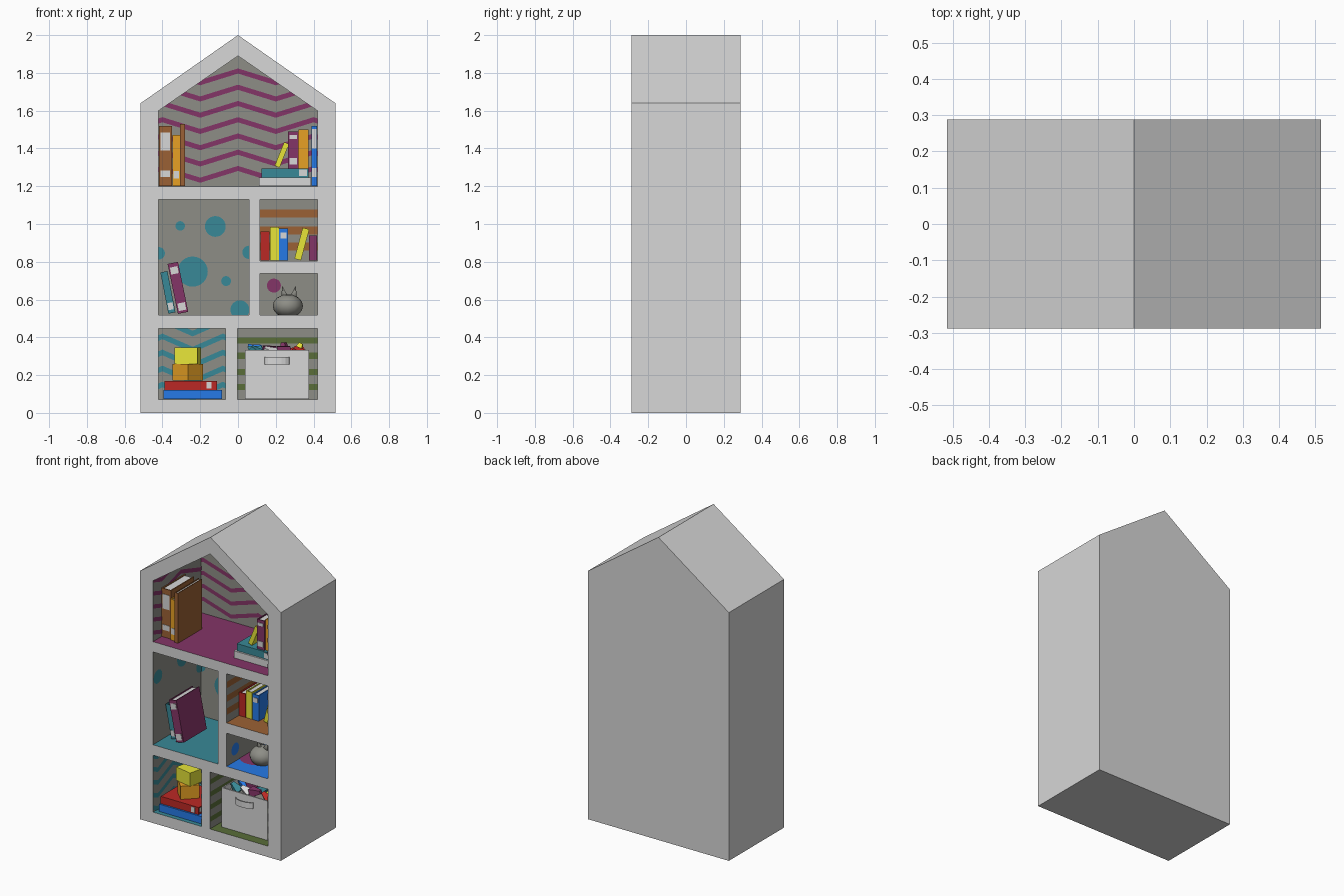
import bpy, bmesh, math, random
from mathutils import Vector, Matrix

if "Cube" in bpy.data.objects:
    bpy.data.objects.remove(bpy.data.objects["Cube"])

random.seed(4)
COL = {"white": (.68, .68, .68), "wall_grey": (.27, .27, .24), "yellow": (.88, .86, .045),
       "red": (.5, .022, .018), "blue": (.022, .22, .9), "magenta": (.23, .035, .135),
       "teal": (.04, .25, .31), "orange": (.9, .4, .02), "brown": (.33, .12, .035),
       "green": (.1, .155, .04)}
MATS = {}
for n, c in COL.items():
    MATS[n] = bpy.data.materials.new(n)
    MATS[n].diffuse_color = (*c, 1)


def finish(name, bm, *mats):
    me = bpy.data.meshes.new(name)
    bm.to_mesh(me)
    bm.free()
    for m in mats:
        me.materials.append(MATS[m])
    ob = bpy.data.objects.new(name, me)
    bpy.context.collection.objects.link(ob)
    return ob


def add_box(bm, lo, hi, mi=0):
    lo, hi = Vector(lo), Vector(hi)
    mat = Matrix.Translation((lo + hi) / 2) @ Matrix.Diagonal((*(hi - lo), 1))
    vs = bmesh.ops.create_cube(bm, size=1, matrix=mat)["verts"]
    for f in {f for v in vs for f in v.link_faces}:
        f.material_index = mi


def box(name, mat, lo, hi, turn=0):
    bm = bmesh.new()
    lo, hi = Vector(lo), Vector(hi)
    c = (lo + hi) / 2
    add_box(bm, lo - c, hi - c)
    ob = finish(name, bm, mat)
    ob.location, ob.rotation_euler.z = c, math.radians(turn)
    return ob


# ---- wall pattern helpers (outlines in wall coordinates u, z)
def zigzag(rows, amp, half, phase, w):
    out = []
    for z in rows:
        for k in range(-6, 6):
            a, b = phase + k * half, phase + (k + 1) * half
            za, zb = (z, z - amp) if k % 2 == 0 else (z - amp, z)
            out.append([(a, za - w / 2), (b, zb - w / 2), (b, zb + w / 2), (a, za + w / 2)])
    return out


def dot(u, z, r):
    return [(u + r * math.cos(i * math.pi / 12), z + r * math.sin(i * math.pi / 12)) for i in range(24)]


def pattern(name, mat, shapes, area, place, facing):
    """Flat shapes clipped to a convex area, then moved onto a wall."""
    bm = bmesh.new()
    for s in shapes:
        bm.faces.new([bm.verts.new((u, 0, z)) for u, z in s])
    for (a, b), (c, d) in zip(area, area[1:] + area[:1]):
        bmesh.ops.bisect_plane(bm, geom=bm.verts[:] + bm.edges[:] + bm.faces[:], plane_co=(a, 0, b),
                               plane_no=(d - b, 0, a - c), clear_outer=True)
    for v in bm.verts:
        v.co = place(v.co.x, v.co.z)
    bm.normal_update()
    bmesh.ops.reverse_faces(bm, faces=[f for f in bm.faces if f.normal.dot(Vector(facing)) < 0])
    if len(bm.faces):
        finish(name, bm, mat)


# ---- cabinet: gabled shell with six niches
F, B, BACK = -.288, .288, .215


def rect(x0, x1, z0, z1):
    return [(x0, z0), (x1, z0), (x1, z1), (x0, z1)]


outer = [(-.515, 0), (.515, 0), (.515, 1.64), (0, 2), (-.515, 1.64)]
attic = [(-.42, 1.198), (.42, 1.198), (.42, 1.6), (0, 1.89), (-.42, 1.6)]
dots = [dot(*d) for d in ((-.306, .99, .025), (-.12, .987, .055), (-.24, .748, .08), (-.063, .698, .026),
                          (.01, .546, .05), (-.42, .845, .033), (.058, .85, .035))]
wall_dots = [dot(*d) for d in ((.2, .85, .04), (-.24, .95, .045), (.02, .98, .06), (.08, .66, .05))]
zz = zigzag([1.294 + .086 * i for i in range(7)], .062, .2, 0, .027)
waves = zigzag([.49, .405, .32, .235, .15], .07, .16, -.4, .03)
greens = zigzag([.383, .302, .217, .137], 0, .2, 0, .033)
browns = zigzag([1.056, .966, .88], 0, .2, 0, .042)
# name, outline, floor colour, pattern colour, back shapes, side wall shapes
NICHES = [("attic", attic, "magenta", "magenta", zz, zz),
          ("tall_niche", rect(-.42, .057, .517, 1.13), "teal", "teal", dots, wall_dots),
          ("upper_niche", rect(.117, .42, .805, 1.13), "brown", "brown", browns, browns),
          ("small_niche", rect(.117, .42, .517, .737), "blue", "magenta", [dot(.19, .674, .037)], []),
          ("lower_left_niche", rect(-.42, -.066, .072, .448), "teal", "teal", waves, waves),
          ("lower_right_niche", rect(-.003, .42, .072, .448), "green", "green", greens, greens)]

bm = bmesh.new()
names = list(COL)


def ring(pts, y):
    return [bm.verts.new((x, y, z)) for x, z in pts]


rim = []
fo, bo = ring(outer, F), ring(outer, B)
bm.faces.new(bo[::-1])
for i in range(5):
    j = (i + 1) % 5
    bm.faces.new((fo[i], fo[j], bo[j], bo[i]))
    rim.append(bm.edges.get((fo[i], fo[j])))
bm.normal_update()
for f in bm.faces:
    if f.normal.dot(f.calc_center_median() - Vector((0, 0, .9))) < 0:
        f.normal_flip()
for name, pts, floor, pcol, shapes, side in NICHES:
    a, b = ring(pts, F), ring(pts, BACK)
    faces = [bm.faces.new(b)]
    for i in range(len(a)):
        j = (i + 1) % len(a)
        faces.append(bm.faces.new((a[i], b[i], b[j], a[j])))
        rim.append(bm.edges.get((a[i], a[j])))
    mid = sum((v.co for v in a + b), Vector()) / (2 * len(a))
    for f in faces:
        f.normal_update()
        if f.normal.dot(mid - f.calc_center_median()) < 0:
            f.normal_flip()
        f.material_index = names.index(floor if f.normal.z > .9 else "wall_grey")
    x0, x1, z0, z1 = pts[0][0], pts[1][0], pts[0][1], pts[2][1]
    pattern(name + "_back_pattern", pcol, shapes, pts, lambda u, z: (u, BACK - .003, z), (0, -1, 0))
    for s, x in ((1, x0 + .003), (-1, x1 - .003)):
        pattern(name + "_side_pattern", pcol, side, rect(F, BACK, z0, z1), lambda u, z: (x, u, z), (s, 0, 0))
old = set(bm.faces)
bmesh.ops.triangle_fill(bm, edges=rim, use_beauty=True, normal=(0, -1, 0))
for f in set(bm.faces) - old:
    f.normal_update()
    if f.normal.y > 0:
        f.normal_flip()
finish("house_cabinet", bm, *names)

# small niche: magenta floor spot and blue wall spot
pattern("floor_spot", "magenta", [dot(.2, -.08, .11)], rect(.117, .42, F, BACK), lambda u, z: (u, z, .519), (0, 0, 1))
pattern("wall_spot", "blue", [dot(-.2, .6, .04)], rect(F, BACK, .517, .737), lambda u, z: (.12, u, z), (1, 0, 0))


# ---- books: spine to the front, two covers, page block, optional spine labels
def book(mat, x, z, thick, high, lean=0, front=-.2, deep=.24, labels=()):
    bm = bmesh.new()
    w, h, t = thick / 2, high / 2, min(.007, thick / 5)
    add_box(bm, (-w, 0, -h), (w, t, h))
    add_box(bm, (-w, t, -h), (-w + t, deep, h))
    add_box(bm, (w - t, t, -h), (w, deep, h))
    add_box(bm, (-w + t, t, -h + .006), (w - t, deep - .006, h - .006), 1)
    for a, b in labels:
        add_box(bm, (-w * .72, -.003, -h + a * high), (w * .72, 0, -h + b * high), 1)
    ob = finish(mat + "_book", bm, mat, "white")
    ob.location, ob.rotation_euler.y = (x, front, z), math.radians(lean)


def upright(mat, x0, x1, z0, z1, **kw):
    book(mat, (x0 + x1) / 2, (z0 + z1) / 2, x1 - x0, z1 - z0, **kw)


def lying(mat, x0, x1, z0, z1, **kw):
    book(mat, (x0 + x1) / 2, (z0 + z1) / 2, z1 - z0, x1 - x0, lean=90, **kw)


# attic books
upright("brown", -.419, -.35, 1.2, 1.52, labels=((.59, .89), (.15, .26)))
upright("orange", -.348, -.308, 1.2, 1.47, front=-.21, labels=((.15, .3),))
upright("brown", -.306, -.281, 1.2, 1.53, front=-.225, deep=.25)
lying("white", .11, .386, 1.2, 1.246)
lying("teal", .125, .374, 1.247, 1.294, front=-.19, labels=((.8, .97),))
book("yellow", .232, 1.366, .028, .135, 22, front=-.17, deep=.18)
upright("magenta", .264, .319, 1.295, 1.49, front=-.18, labels=((.1, .28), (.8, .9)))
upright("orange", .321, .374, 1.295, 1.5, front=-.17)
upright("blue", .388, .419, 1.2, 1.52, labels=((.15, .3), (.62, .95)))
# tall niche books
book("teal", -.371, .638, .038, .222, -11, front=-.17, labels=((.08, .25),))
book("magenta", -.318, .662, .056, .27, -11.7, front=-.19, labels=((.05, .2), (.78, .92)))
# upper niche books
for m, a, b, top in (("red", .12, .168, .96), ("yellow", .17, .216, .983), ("blue", .218, .264, .975),
                     ("magenta", .376, .419, .94)):
    upright(m, a, b, .806, top, front=-.16, deep=.22, labels=((.7, .88),) if m == "blue" else ())
book("yellow", .338, .894, .036, .17, 15, front=-.16, deep=.2)
# lower left stack with blocks
lying("blue", -.395, -.086, .073, .121, front=-.26, deep=.28)
lying("red", -.39, -.112, .122, .17, front=-.25, deep=.26, labels=((.8, .9),))
box("orange_block", "orange", (-.322, -.197, .171), (-.208, -.083, .258), -45)
box("yellow_block", "yellow", (-.326, -.18, .259), (-.204, -.08, .347), -12)

# ---- storage bin with handle and toys
bm = bmesh.new()
add_box(bm, (.037, -.225, .073), (.375, .16, .333))
bm.normal_update()
bmesh.ops.delete(bm, geom=[f for f in bm.faces if f.normal.z > .9], context="FACES")
bin_ob = finish("storage_bin", bm, "white")
sol = bin_ob.modifiers.new("thickness", "SOLIDIFY")
sol.thickness, sol.offset = .012, -1

bm = bmesh.new()
arc = [(.206 - .066 * math.cos(math.pi * i / 8), -.225 - .028 * math.sin(math.pi * i / 8)) for i in range(9)]
for (xa, ya), (xb, yb) in zip(arc, arc[1:]):
    bm.faces.new([bm.verts.new(p) for p in ((xa, ya, .257), (xb, yb, .257), (xb, yb, .297), (xa, ya, .297))])
bmesh.ops.remove_doubles(bm, verts=bm.verts, dist=1e-5)
strap = finish("bin_handle", bm, "white")
strap.modifiers.new("thickness", "SOLIDIFY").thickness = .005

box("bin_filling", "wall_grey", (.05, -.21, .24), (.363, .147, .3))
toy_cols = ["teal", "white", "magenta", "red", "blue", "magenta", "teal", "yellow"]
for i in range(16):
    bm = bmesh.new()
    rot = Matrix.Rotation(random.uniform(-1.6, 1.6), 4, "Y") @ Matrix.Rotation(random.uniform(0, 3), 4, "Z")
    bmesh.ops.create_cone(bm, segments=4, cap_ends=True, radius1=.038, radius2=.015, depth=.07, matrix=rot)
    toy = finish("toy_piece", bm, toy_cols[i % 8])
    toy.location = (.095 + .075 * (i % 4), -.16 + .08 * (i // 4), random.uniform(.315, .34))

# ---- round animal figurine with pointed ears
bm = bmesh.new()
bmesh.ops.create_uvsphere(bm, u_segments=12, v_segments=8, radius=.08,
                          matrix=Matrix.Translation((.264, -.12, .566)) @ Matrix.Diagonal((1, 1, .78, 1)))
bmesh.ops.bisect_plane(bm, geom=bm.verts[:] + bm.edges[:] + bm.faces[:], plane_co=(0, 0, .518),
                       plane_no=(0, 0, -1), clear_outer=True)
for s in (-1, 1):
    m = Matrix.Translation((.27 + s * .028, -.13, .637)) @ Matrix.Rotation(s * .25, 4, "Y")
    bmesh.ops.create_cone(bm, segments=6, cap_ends=True, radius1=.024, radius2=.001, depth=.075,
                          matrix=m @ Matrix.Diagonal((1, .5, 1, 1)))
fig = finish("animal_figurine", bm, "wall_grey")
for p in fig.data.polygons:
    p.use_smooth = True

for m in bpy.data.materials:
    if m.users and not m.is_grease_pencil:
        m.use_nodes = True
        m.node_tree.nodes["Principled BSDF"].inputs["Base Color"].default_value = m.diffuse_color
